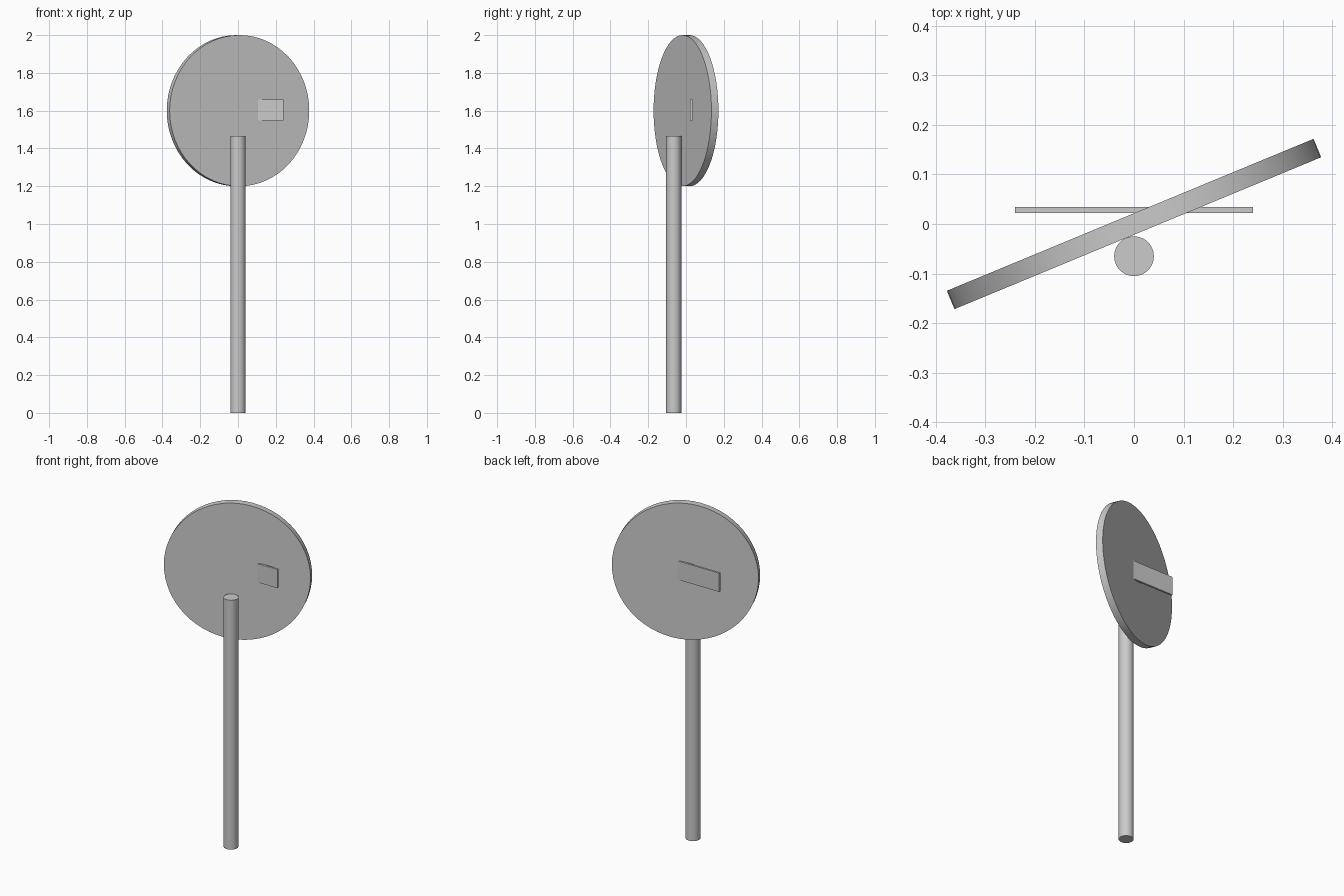
import bpy
from math import radians

if "Cube" in bpy.data.objects:
    bpy.data.objects.remove(bpy.data.objects["Cube"])


def cylinder(name, radius, depth, location, rotation=(0, 0, 0), sides=64):
    bpy.ops.mesh.primitive_cylinder_add(vertices=sides, radius=radius, depth=depth,
                                        location=location, rotation=rotation)
    obj = bpy.context.object
    obj.name = name
    bpy.ops.object.shade_smooth_by_angle(angle=radians(30))
    return obj


# Upright pole in front of the disc
cylinder("pole", 0.04, 1.465, (0, -0.065, 0.7325), sides=48)

# Round sign plate, turned about the vertical axis
cylinder("sign_disc", 0.4, 0.04, (0, 0, 1.6), (radians(90), 0, radians(22.5)))

# Flat bar that stays square to the front and cuts through the disc
bpy.ops.mesh.primitive_cube_add(size=1, location=(0, 0.0285, 1.603))
bar = bpy.context.object
bar.name = "sign_bar"
bar.scale = (0.48, 0.012, 0.11)
bpy.ops.object.transform_apply(location=False, rotation=False, scale=True)
